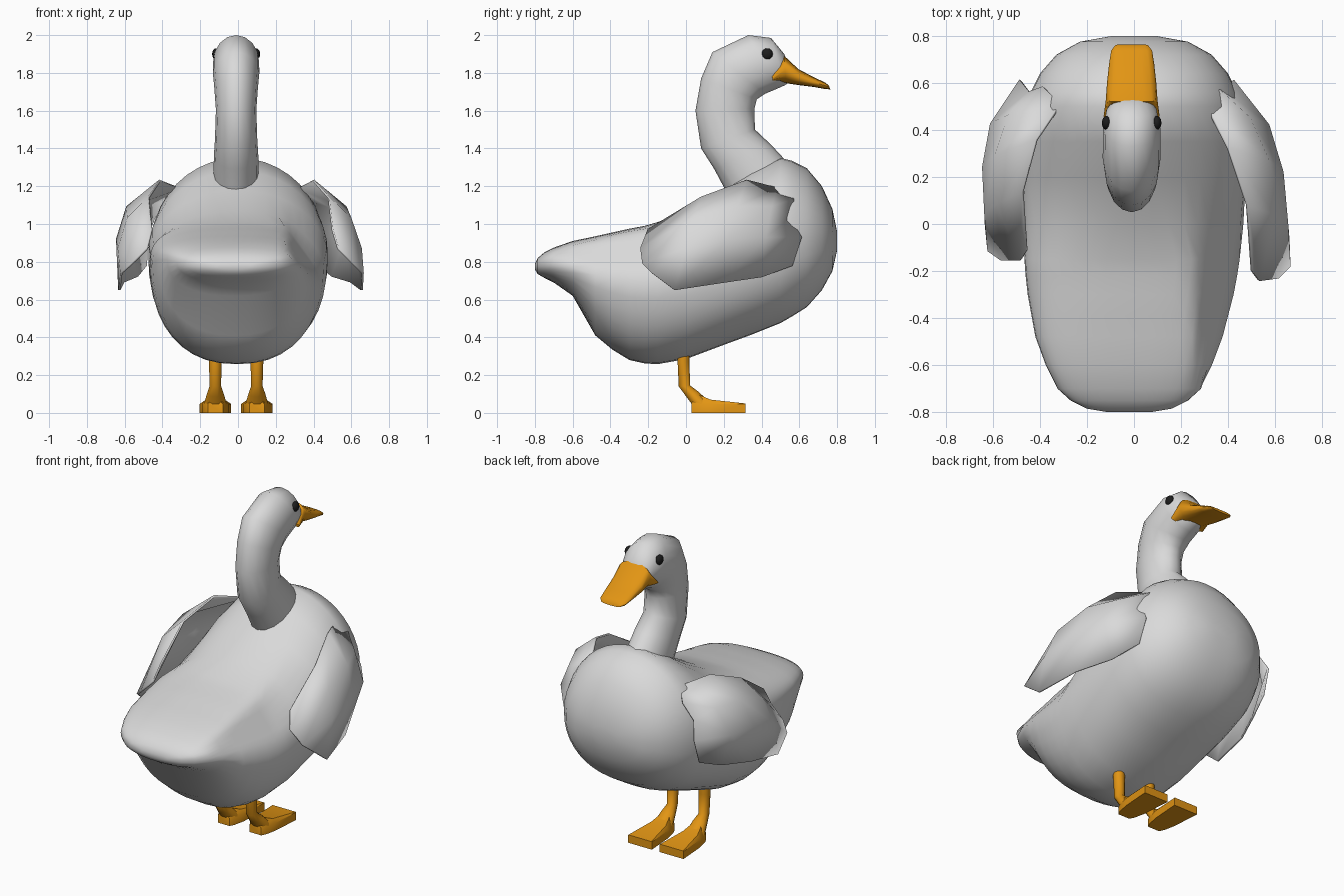
import bpy, bmesh, math
from mathutils import Vector, Matrix

if "Cube" in bpy.data.objects:
    bpy.data.objects.remove(bpy.data.objects["Cube"])


def material(name, rgb):
    m = bpy.data.materials.new(name)
    m.diffuse_color = (*rgb, 1)
    m.use_nodes = True
    m.node_tree.nodes["Principled BSDF"].inputs["Base Color"].default_value = m.diffuse_color
    return m


WHITE = material("feather white", (0.7, 0.7, 0.7))
ORANGE = material("bill orange", (0.76, 0.30, 0.007))
BLACK = material("eye black", (0.012, 0.012, 0.012))
CX = -0.01  # head and legs sit slightly off the middle


def finish(name, bm, mat, angle=50):
    bmesh.ops.recalc_face_normals(bm, faces=bm.faces)
    me = bpy.data.meshes.new(name)
    bm.to_mesh(me)
    bm.free()
    ob = bpy.data.objects.new(name, me)
    bpy.context.collection.objects.link(ob)
    me.materials.append(mat)
    bpy.ops.object.select_all(action='DESELECT')
    ob.select_set(True)
    bpy.context.view_layer.objects.active = ob
    bpy.ops.object.shade_smooth_by_angle(angle=math.radians(angle))
    return ob


def loft(name, rings, mat, angle=50):
    """Skin a closed, capped tube over a list of rings."""
    bm = bmesh.new()
    rows = [[bm.verts.new(p) for p in r] for r in rings]
    n = len(rows[0])
    for a, b in zip(rows, rows[1:]):
        for i in range(n):
            j = (i + 1) % n
            bm.faces.new((a[i], a[j], b[j], b[i]))
    bm.faces.new(rows[0])
    bm.faces.new(rows[-1])
    return finish(name, bm, mat, angle)


def spow(v, e):
    return math.copysign(abs(v) ** (2 / e), v)


# Flat facet pressed into the right flank
FLAT_AT = Vector((0.30, -0.18, 0.92))
FLAT_N = Vector((0.80, -0.14, 0.59)).normalized()


def body_ring(y, zb, zt, w, zw, n=40):
    """Upright section with separate curves above and below the widest line."""
    top = 2.6 if y < -0.1 else 2.0
    cx = -0.02 * min(1, max(0, -y / 0.5))
    pts = []
    for i in range(n):
        c, s = math.cos(math.tau * i / n), math.sin(math.tau * i / n)
        e = top if s > 0 else 2.3
        h = zt - zw if s > 0 else zw - zb
        p = Vector((cx + w * spow(c, e), y, zw + h * spow(s, e)))
        d = (p - FLAT_AT).dot(FLAT_N)
        if d > 0 and p.x > 0.2 and y > -0.65:
            p -= FLAT_N * d * min(1, max(0, (0.15 - y) / 0.3))
        pts.append(p)
    return pts


def span_ring(back, front, w, cx=CX, n=16, e=2.0):
    """Ring spanning two side-view points (y, z) with half width w."""
    b, f = Vector((cx, *back)), Vector((cx, *front))
    mid, half = (b + f) / 2, (b - f) / 2
    return [mid + half * spow(math.sin(math.tau * i / n), e)
            + Vector((w * spow(math.cos(math.tau * i / n), e), 0, 0)) for i in range(n)]


# Body, tail to chest: y, bottom, top, half width, height of widest line
loft("body", [body_ring(*s) for s in (
    (-0.80, 0.760, 0.790, 0.09, 0.775), (-0.785, 0.735, 0.82, 0.18, 0.785),
    (-0.75, 0.715, 0.85, 0.25, 0.79), (-0.70, 0.69, 0.875, 0.305, 0.80),
    (-0.60, 0.62, 0.91, 0.355, 0.81), (-0.48, 0.41, 0.935, 0.40, 0.81),
    (-0.39, 0.335, 0.955, 0.42, 0.805),
    (-0.30, 0.28, 0.975, 0.44, 0.80), (-0.22, 0.262, 0.99, 0.452, 0.80),
    (-0.15, 0.258, 1.01, 0.46, 0.80), (0.0, 0.285, 1.07, 0.47, 0.80),
    (0.20, 0.36, 1.18, 0.475, 0.82), (0.35, 0.415, 1.28, 0.475, 0.85),
    (0.50, 0.475, 1.35, 0.46, 0.88), (0.56, 0.51, 1.335, 0.44, 0.89),
    (0.64, 0.56, 1.295, 0.40, 0.90), (0.72, 0.65, 1.20, 0.33, 0.91),
    (0.775, 0.75, 1.08, 0.23, 0.91), (0.80, 0.86, 0.96, 0.09, 0.91))], WHITE, 60)

# Neck and head as one curved tube: back point, front point, half width
loft("neck_and_head", [span_ring(*s) for s in (
    ((0.24, 1.12), (0.58, 1.28), 0.12), ((0.15, 1.29), (0.45, 1.42), 0.118),
    ((0.08, 1.40), (0.365, 1.50), 0.112), ((0.05, 1.60), (0.362, 1.61), 0.107),
    ((0.08, 1.77), (0.375, 1.66), 0.115), ((0.14, 1.91), (0.42, 1.69), 0.123),
    ((0.33, 2.0), (0.48, 1.715), 0.122), ((0.45, 1.985), (0.525, 1.735), 0.106),
    ((0.52, 1.90), (0.545, 1.75), 0.072), ((0.54, 1.85), (0.555, 1.765), 0.03))], WHITE, 60)

# Bill, wide and flattening towards the tip
loft("bill", [span_ring(*s, e=2.5) for s in (
    ((0.455, 1.785), (0.46, 1.755), 0.119), ((0.52, 1.89), (0.53, 1.745), 0.110),
    ((0.595, 1.82), (0.60, 1.735), 0.105), ((0.68, 1.775), (0.68, 1.725), 0.096),
    ((0.735, 1.75), (0.74, 1.714), 0.087), ((0.755, 1.735), (0.764, 1.713), 0.07))], ORANGE)

# Eyes
for side, label in ((-1, "left"), (1, "right")):
    bm = bmesh.new()
    bmesh.ops.create_uvsphere(bm, u_segments=12, v_segments=8, radius=0.03)
    bmesh.ops.transform(bm, verts=bm.verts, matrix=Matrix.Translation(
        (CX + side * 0.106, 0.43, 1.90)) @ Matrix.Diagonal((0.7, 1, 1, 1)))
    finish(label + "_eye", bm, BLACK)

# Wings: columns from shoulder to tip, each running from top edge to bottom edge
WING = (
    ((0.36, 0.57, 1.13), (0.40, 0.55, 1.03), (0.42, 0.61, 0.93), (0.43, 0.56, 0.78)),
    ((0.32, 0.48, 1.19), (0.49, 0.45, 1.09), (0.57, 0.42, 0.93), (0.50, 0.40, 0.72)),
    ((0.40, 0.32, 1.23), (0.57, 0.27, 1.09), (0.63, 0.22, 0.92), (0.60, 0.20, 0.69)),
    ((0.48, 0.08, 1.14), (0.595, 0.04, 1.03), (0.65, 0.0, 0.87), (0.655, -0.06, 0.65)),
    ((0.50, -0.20, 0.97), (0.53, -0.24, 0.87), (0.61, -0.23, 0.79), (0.66, -0.18, 0.74)))


def plate(name, grid, thickness):
    bm = bmesh.new()
    rows = [[bm.verts.new(p) for p in r] for r in grid]
    for a, b in zip(rows, rows[1:]):
        for i in range(len(a) - 1):
            bm.faces.new((a[i], a[i + 1], b[i + 1], b[i]))
    ob = finish(name, bm, WHITE, 40)
    mod = ob.modifiers.new("thickness", 'SOLIDIFY')
    mod.thickness = thickness
    mod.offset = 0
    return ob


plate("right_wing", WING, 0.012)


def left_point(p):
    """Mirror a wing point, push the shoulder out and swing the tip inwards."""
    pivot = Vector((0.40, 0.55, 0))
    q = pivot + Matrix.Rotation(math.radians(-7.5), 3, 'Z') @ (Vector(p) - pivot)
    q.y = 0.56 + (q.y - 0.55) * 0.89
    push = 0.055 * min(1, max(0, (p[0] - 0.32) / 0.1))
    return (-q.x - push, q.y, q.z)


plate("left_wing", [[left_point(p) for p in col] for col in WING], 0.012)

# Legs with ankles, and wedge-shaped webbed feet
for side, label in ((-1, "left"), (1, "right")):
    x = CX + side * 0.11
    loft(label + "_leg", [span_ring(*s, cx=x, n=10) for s in (
        ((-0.05, 0.36), (0.02, 0.36), 0.036), ((-0.046, 0.27), (0.019, 0.27), 0.034),
        ((-0.04, 0.14), (0.024, 0.145), 0.03), ((0.0, 0.085), (0.065, 0.115), 0.045),
        ((0.04, 0.03), (0.12, 0.065), 0.06))], ORANGE)
    foot = []
    for y, z, w, t in ((0.03, 0.055, 0.04, 0.03), (0.06, 0.10, 0.055, 0.03),
                       (0.13, 0.07, 0.07, 0.05), (0.315, 0.05, 0.083, 0.08)):
        foot.append([(x - w, y, 0), (x + w, y, 0), (x + w, y, min(z, 0.048)),
                     (x + t, y, z), (x - t, y, z), (x - w, y, min(z, 0.048))])
    loft(label + "_foot", foot, ORANGE, 35)
